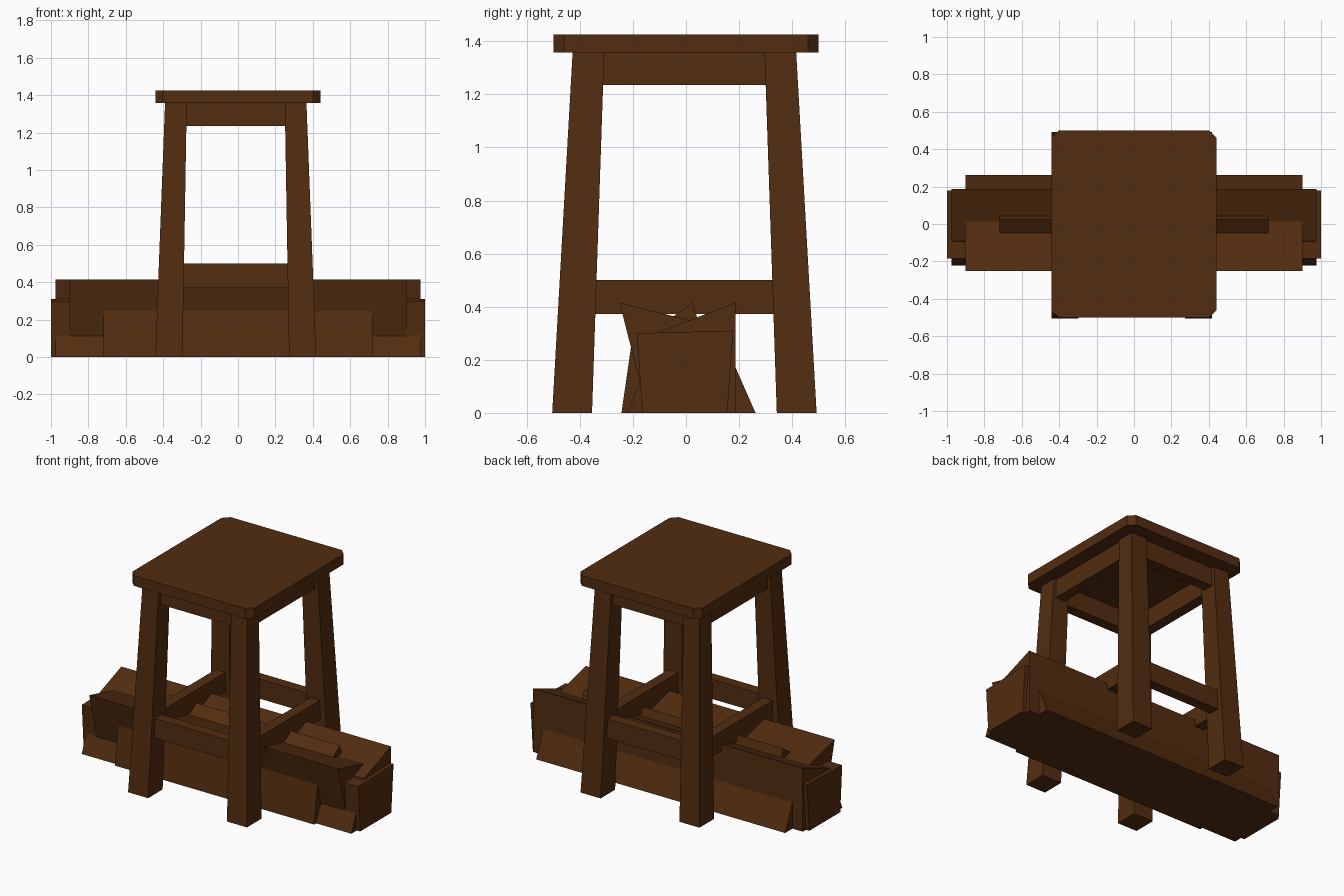
import bpy, bmesh

if "Cube" in bpy.data.objects:
    bpy.data.objects.remove(bpy.data.objects["Cube"])

wood = bpy.data.materials.new("dark brown wood")
wood.diffuse_color = (0.085, 0.026, 0.005, 1)
wood.use_nodes = True
wood.node_tree.nodes["Principled BSDF"].inputs["Base Color"].default_value = wood.diffuse_color


def loft(name, rings):
    """Closed solid between two matching rings of points."""
    bm = bmesh.new()
    a, b = [[bm.verts.new(p) for p in r] for r in rings]
    n = len(a)
    bm.faces.new(a)
    bm.faces.new(b)
    for i in range(n):
        j = (i + 1) % n
        bm.faces.new((a[i], a[j], b[j], b[i]))
    bmesh.ops.recalc_face_normals(bm, faces=bm.faces)
    mesh = bpy.data.meshes.new(name)
    bm.to_mesh(mesh)
    bm.free()
    mesh.materials.append(wood)
    ob = bpy.data.objects.new(name, mesh)
    bpy.context.collection.objects.link(ob)
    return ob


def rect(x0, x1, y0, y1, z):
    return [(x0, y0, z), (x1, y0, z), (x1, y1, z), (x0, y1, z)]


def box(name, x0, x1, y0, y1, z0, z1):
    return loft(name, [rect(x0, x1, y0, y1, z0), rect(x0, x1, y0, y1, z1)])


# seat board with clipped corners
W, D, C = 0.442, 0.5, 0.04
outline = [(W, D - C), (W - C, D), (C - W, D), (-W, D - C),
           (-W, C - D), (C - W, -D), (W - C, -D), (W, C - D)]
loft("seat", [[(x, y, z) for x, y in outline] for z in (1.358, 1.425)])

# splayed, tapered legs; the frame sits slightly off centre
CX, CY = -0.012, -0.006
for sx, side in ((-1, "left"), (1, "right")):
    for sy, end in ((-1, "front"), (1, "back")):
        loft(f"{end}_{side}_leg", [
            rect(CX + sx * 0.285, CX + sx * 0.43, CY + sy * 0.348, CY + sy * 0.498, 0),
            rect(CX + sx * 0.262, CX + sx * 0.378, CY + sy * 0.302, CY + sy * 0.421, 1.36)])

# aprons under the seat and stretchers low between the legs
for part, z0, z1, px, py, t in (("apron", 1.235, 1.36, 0.325, 0.367, 0.035),
                                ("stretcher", 0.372, 0.5, 0.342, 0.405, 0.035)):
    for s, end, side in ((-1, "front", "left"), (1, "back", "right")):
        box(f"{end}_{part}", CX - px, CX + px, CY + s * py - t, CY + s * py + t, z0, z1)
        box(f"{side}_{part}", CX + s * px - t, CX + s * px + t, CY - py, CY + py, z0, z1)

# pile of overlapping split logs: half length and y-z cross-section
logs = {
    "middle_log": (1.0, [(-0.165, 0), (0.155, 0), (0.178, 0.31), (-0.185, 0.3)]),
    "back_log": (0.975, [(-0.222, 0), (0.187, 0), (0.187, 0.415), (-0.09, 0.31)]),
    "leaning_log": (0.9, [(-0.145, 0), (0.262, 0), (0.12, 0.322), (-0.25, 0.415)]),
    "short_log": (0.72, [(-0.243, 0), (0.15, 0), (0.025, 0.415), (-0.207, 0.25)]),
}
for name, (h, prof) in logs.items():
    loft(name, [[(x, y, z) for y, z in prof] for x in (-h, h)])
